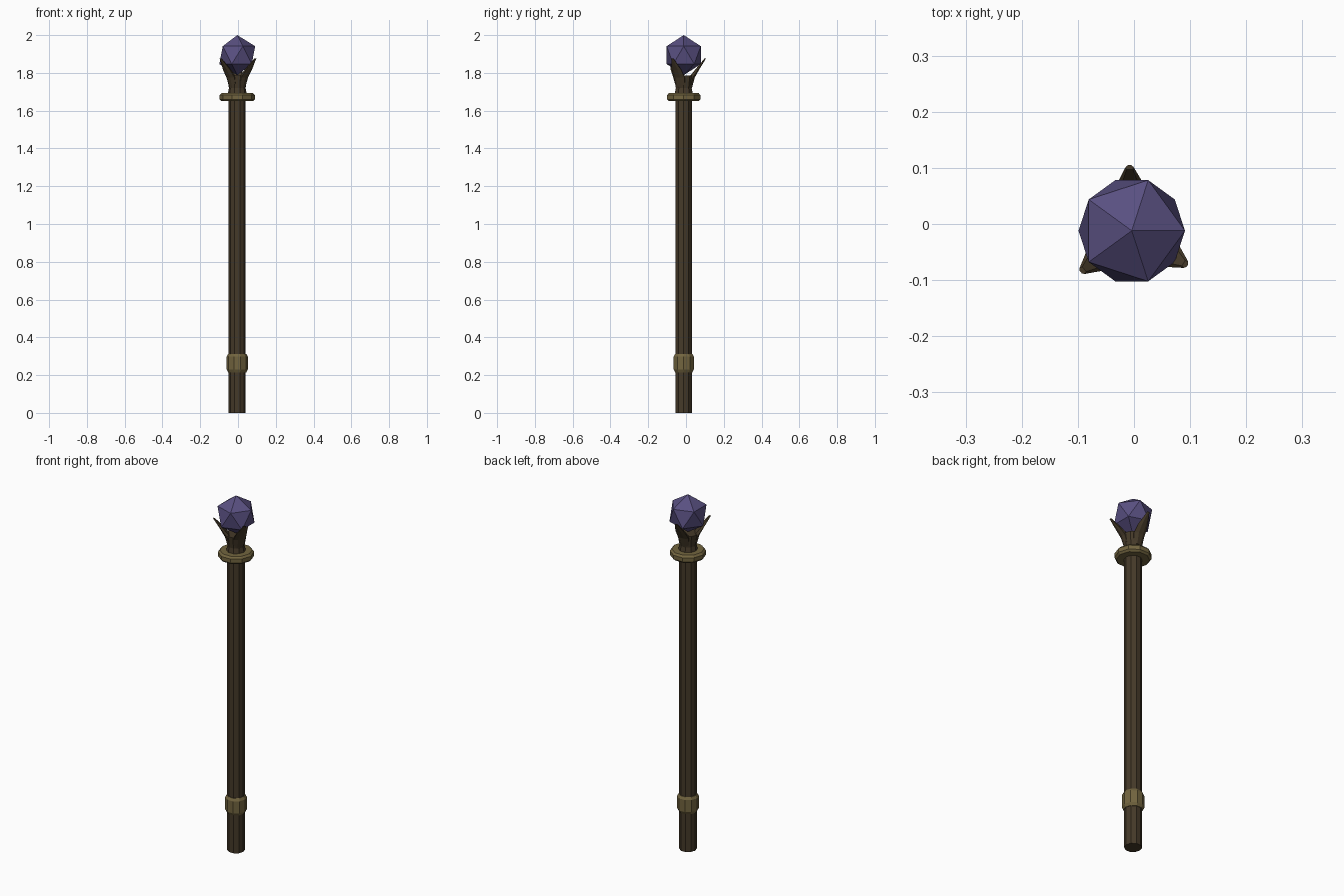
import bpy, bmesh, math
from mathutils import Vector

if "Cube" in bpy.data.objects:
    bpy.data.objects.remove(bpy.data.objects["Cube"])

SIDES = 10
AXIS = Vector((-0.004, -0.012, 0))


def material(name, rgb):
    m = bpy.data.materials.new(name)
    m.diffuse_color = (*rgb, 1)
    m.use_nodes = True
    m.node_tree.nodes["Principled BSDF"].inputs["Base Color"].default_value = m.diffuse_color
    return m


wood = material("dark_wood", (0.06, 0.042, 0.022))
brass = material("aged_brass", (0.17, 0.13, 0.05))
crystal = material("violet_crystal", (0.10, 0.08, 0.22))


def finish(bm, name, mat):
    bmesh.ops.recalc_face_normals(bm, faces=bm.faces)
    me = bpy.data.meshes.new(name)
    bm.to_mesh(me)
    bm.free()
    me.materials.append(mat)
    ob = bpy.data.objects.new(name, me)
    ob.location = AXIS
    bpy.context.collection.objects.link(ob)
    return ob


def loft(name, rings, mat):
    """Skin a closed, capped solid over equal-length point rings."""
    bm = bmesh.new()
    loops = [[bm.verts.new(p) for p in ring] for ring in rings]
    n = len(loops[0])
    for a, b in zip(loops, loops[1:]):
        for i in range(n):
            j = (i + 1) % n
            bm.faces.new((a[i], a[j], b[j], b[i]))
    bm.faces.new(loops[0][::-1])
    bm.faces.new(loops[-1])
    return finish(bm, name, mat)


def turned(name, profile, mat):
    """Faceted turned part from (radius, height) pairs."""
    angles = [2 * math.pi * i / SIDES for i in range(SIDES)]
    return loft(name, [[(r * math.cos(a), r * math.sin(a), z) for a in angles]
                       for r, z in profile], mat)


# Shaft and the two chamfered metal bands
turned("shaft", [(0.045, 0), (0.045, 1.67)], wood)
turned("lower_band", [(0.048, 0.215), (0.056, 0.23), (0.056, 0.298), (0.048, 0.312)], brass)
turned("upper_collar", [(0.083, 1.65), (0.093, 1.66), (0.093, 1.682), (0.083, 1.693)], brass)

# Flared cup under the gem
turned("cup", [(0.051, 1.685), (0.044, 1.72), (0.055, 1.785)], wood)

# Three tapered prongs: (outer radius, height, half width, thickness)
sections = [(0.043, 1.72, 0.026, 0.03), (0.058, 1.775, 0.034, 0.03),
            (0.080, 1.815, 0.030, 0.020), (0.117, 1.875, 0.007, 0.008)]
for k, deg in enumerate((92, 219, 328)):
    a = math.radians(deg)
    out = Vector((math.cos(a), math.sin(a), 0))
    side = Vector((-math.sin(a), math.cos(a), 0))
    rings = []
    for r, z, w, t in sections:
        up = Vector((0, 0, z))
        rings.append([out * (r - t) + side * w * 0.8 + up,
                      out * (r - t) - side * w * 0.8 + up,
                      out * (r - t * 0.4) - side * w + up,
                      out * r - side * w * 0.4 + up,
                      out * r + side * w * 0.4 + up,
                      out * (r - t * 0.4) + side * w + up])
    loft(f"prong_{k + 1}", rings, wood)

# Faceted gem
bm = bmesh.new()
bmesh.ops.create_icosphere(bm, subdivisions=1, radius=0.106)
bmesh.ops.translate(bm, verts=bm.verts, vec=(0, 0, 1.894))
finish(bm, "gem", crystal)
